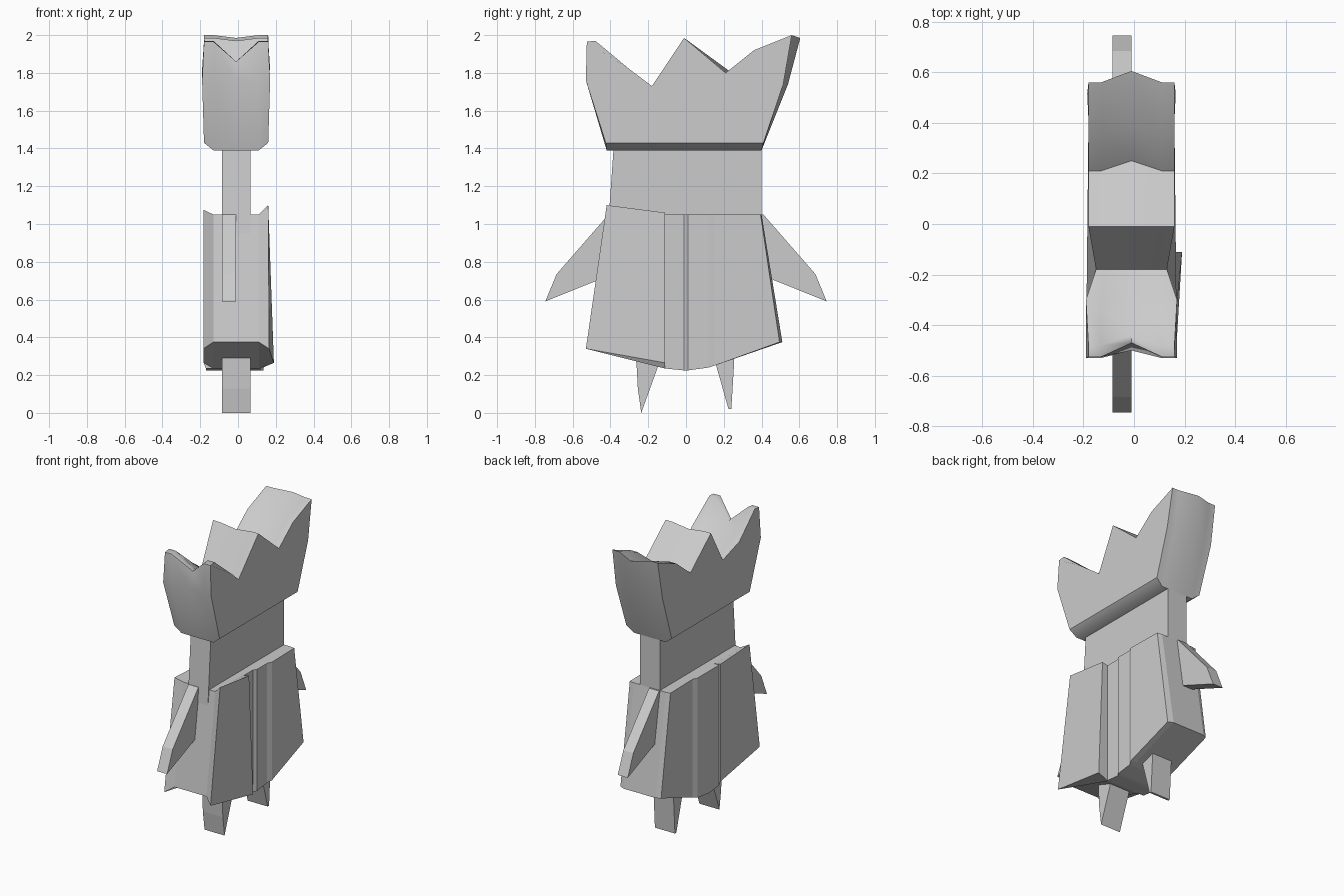
import bpy, bmesh
from math import radians

if "Cube" in bpy.data.objects:
    bpy.data.objects.remove(bpy.data.objects["Cube"])

CX = -0.01  # centre plane of the figure


def loft(name, slices, strip_caps=False):
    """Skin closed (x, y, z) outlines one to the next, then cap both ends."""
    bm = bmesh.new()
    rings = [[bm.verts.new(p) for p in s] for s in slices]
    n = len(rings[0])
    for a, b in zip(rings, rings[1:]):
        for i in range(n):
            j = (i + 1) % n
            bm.faces.new((a[i], a[j], b[j], b[i]))
    for r in (rings[0], rings[-1]):
        if strip_caps:
            for i in range(n // 2 - 1):
                bm.faces.new((r[i], r[i + 1], r[n - 2 - i], r[n - 1 - i]))
        else:
            bm.faces.new(r)
    bmesh.ops.recalc_face_normals(bm, faces=bm.faces)
    me = bpy.data.meshes.new(name)
    bm.to_mesh(me)
    bm.free()
    ob = bpy.data.objects.new(name, me)
    bpy.context.collection.objects.link(ob)
    return ob


def slab(name, outline, x0, x1):
    return loft(name, [[(x, y, z) for y, z in outline] for x in (x0, x1)])


# Spiky hair: half width, side (y, z), centre (y, z)
hair = [
    (0.17, (-0.425, 1.43), (-0.42, 1.39)),
    (0.17, (0.41, 1.43), (0.40, 1.39)),
    (0.175, (0.515, 1.74), (0.54, 1.74)),
    (0.17, (0.56, 2.00), (0.605, 1.985)),
    (0.17, (0.36, 1.92), (0.38, 1.90)),
    (0.17, (0.21, 1.80), (0.25, 1.795)),
    (0.17, (-0.01, 1.985), (-0.01, 1.97)),
    (0.14, (-0.18, 1.73), (-0.18, 1.72)),
    (0.18, (-0.30, 1.82), (-0.29, 1.78)),
    (0.17, (-0.48, 1.97), (-0.44, 1.86)),
    (0.17, (-0.525, 1.965), (-0.47, 1.86)),
    (0.18, (-0.53, 1.76), (-0.50, 1.76)),
]


def hair_slice(side, kind):
    pts = []
    for i, (w, outer, mid) in enumerate(hair):
        if kind == "outer":
            pts.append((CX + side * w, *outer))
        elif kind == "inner":
            y, z = mid if i < 2 else outer
            pts.append((CX + side * min(0.12, w - 0.035), y, z))
        else:
            pts.append((CX, *mid))
    return pts


hair_ob = loft("hair", [hair_slice(-1, "outer"), hair_slice(-1, "inner"),
                        hair_slice(0, "mid"),
                        hair_slice(1, "inner"), hair_slice(1, "outer")])
bpy.context.view_layer.objects.active = hair_ob
hair_ob.select_set(True)
bpy.ops.object.shade_smooth_by_angle(angle=radians(50))

# Head slab between hair and coat
slab("head", [(-0.415, 0.95), (0.40, 0.95), (0.40, 1.45), (-0.38, 1.45)],
     -0.085, 0.065)

# Coat stations front to back:
# left width, right width (top, bottom), outer top, inner top, outer bottom, inner bottom
coat = [
    (0.172, (0.17, 0.175), (-0.42, 1.10), (-0.40, 1.05), (-0.53, 0.34), (-0.495, 0.375)),
    (0.172, (0.17, 0.20), (-0.11, 1.06), (-0.11, 1.05), (-0.11, 0.265), (-0.11, 0.235)),
    (0.16, (0.13, 0.13), (-0.111, 1.05), (-0.111, 1.05), (-0.111, 0.235), (-0.111, 0.235)),
    (0.16, (0.13, 0.13), (-0.01, 1.05), (-0.01, 1.05), (-0.01, 0.225), (-0.01, 0.225)),
    (0.16, (0.145, 0.145), (0.01, 1.05), (0.01, 1.05), (0.01, 0.225), (0.01, 0.225)),
    (0.16, (0.145, 0.145), (0.12, 1.05), (0.12, 1.05), (0.12, 0.24), (0.12, 0.24)),
    (0.145, (0.16, 0.16), (0.15, 1.05), (0.15, 1.05), (0.15, 0.25), (0.15, 0.25)),
    (0.15, (0.155, 0.155), (0.395, 1.05), (0.40, 1.05), (0.495, 0.375), (0.51, 0.375)),
]


def coat_slice(side, outer):
    top, bottom = [], []
    for left, (wt, wb), ot, it, ob, ib in coat:
        if side < 0:
            wt = wb = left
            ot = (ot[0], min(ot[1], 1.075))
        if outer:
            top.append((CX + side * wt, *ot))
            bottom.append((CX + side * wb, *ob))
        else:
            top.append((CX + side * 0.12, *it))
            bottom.append((CX + side * 0.12, *ib))
    return top + bottom[::-1]


loft("coat", [coat_slice(-1, True), coat_slice(-1, False),
              coat_slice(1, False), coat_slice(1, True)], strip_caps=True)

# Arms, front and back
arm = [(0.38, 1.05), (0.41, 1.05), (0.685, 0.735), (0.745, 0.59), (0.46, 0.705), (0.40, 0.72)]
for s, label in ((-1, "front"), (1, "back")):
    slab(label + "_arm", [(s * y, z) for y, z in arm], -0.085, -0.01)

# Tapered feet
slab("front_foot", [(-0.265, 0.32), (-0.255, 0.13), (-0.237, 0.0), (-0.15, 0.24), (-0.15, 0.32)],
     -0.085, 0.065)
slab("back_foot", [(0.16, 0.32), (0.16, 0.25), (0.225, 0.02), (0.24, 0.02), (0.255, 0.27), (0.255, 0.32)],
     -0.085, 0.065)
